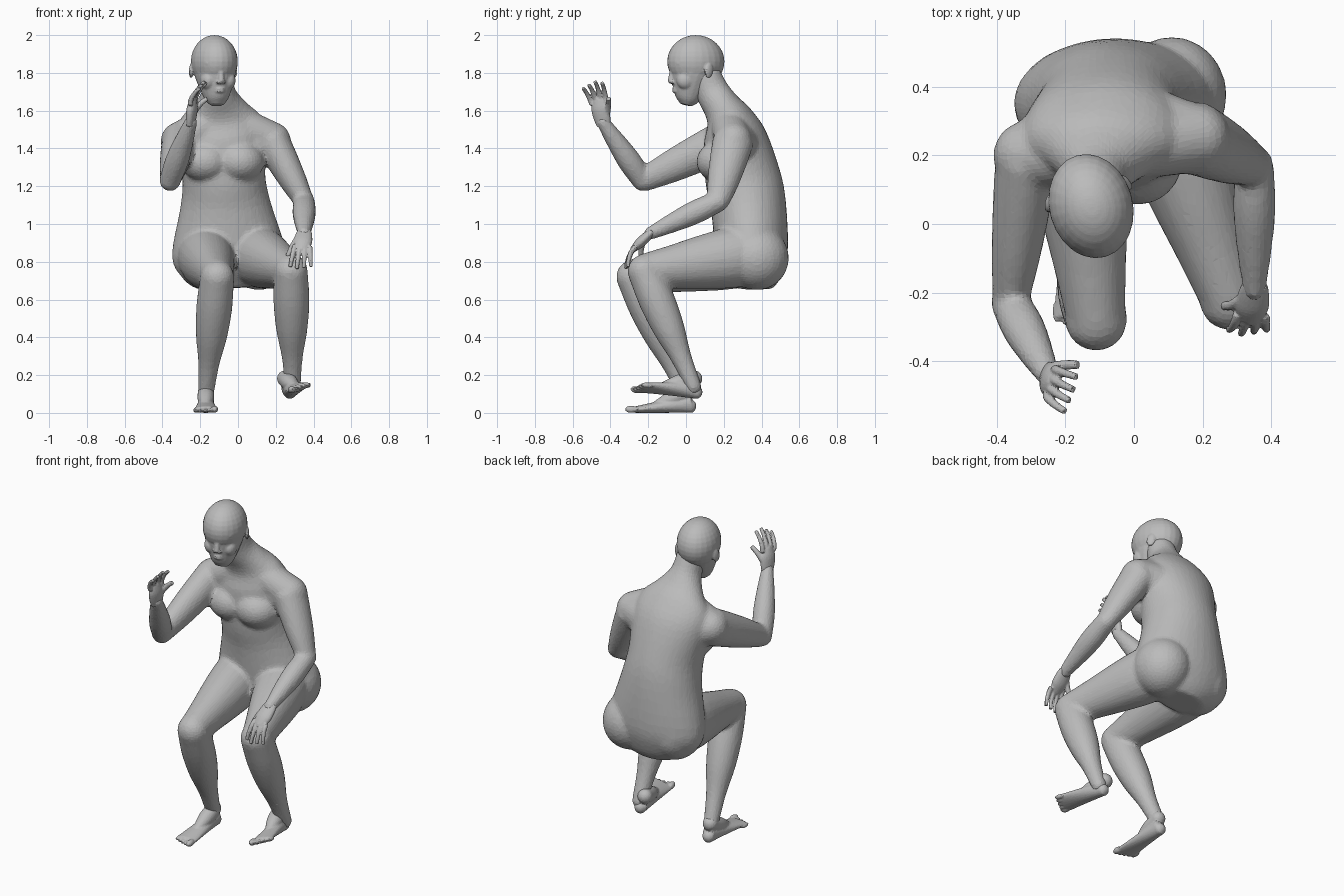
import bpy
import bmesh
import math
from mathutils import Vector, Matrix, Euler

cube = bpy.data.objects.get("Cube")
if cube:
    bpy.data.objects.remove(cube, do_unlink=True)

skin = bpy.data.materials.new("grey skin")
skin.use_nodes = True
grey = (0.5, 0.5, 0.5, 1)
skin.diffuse_color = grey
skin.node_tree.nodes["Principled BSDF"].inputs["Base Color"].default_value = grey


def spline(stations, steps=4):
    """Smooth path through stations of position plus two radii."""
    points = [Vector(station) for station in stations]
    before = points[0] * 2 - points[1]
    after = points[-1] * 2 - points[-2]
    points = [before] + points + [after]
    path = []
    for previous, start, end, following in zip(points, points[1:], points[2:], points[3:]):
        leave = (end - previous) / 2
        arrive = (following - start) / 2
        for step in range(steps):
            t = step / steps
            ease = t * t * (3 - 2 * t)
            path.append(start * (1 - ease) + end * ease
                        + leave * (t * (1 - t) ** 2) - arrive * (t * t * (1 - t)))
    path.append(points[-2])
    return path


def loft(bm, stations, sides=20):
    """Capped tube; the first radius runs sideways, the second across it."""
    path = spline(stations)
    centres = [Vector(point[:3]) for point in path]
    rings = []
    for i, point in enumerate(path):
        ahead = centres[min(i + 1, len(path) - 1)]
        tangent = (ahead - centres[max(i - 1, 0)]).normalized()
        side = Vector((1, 0, 0))
        side = (side - tangent * side.dot(tangent)).normalized()
        across = tangent.cross(side)
        angles = [math.tau * k / sides for k in range(sides)]
        rings.append([bm.verts.new(centres[i] + side * math.cos(angle) * point[3]
                                   + across * math.sin(angle) * point[4])
                      for angle in angles])
    for low, high in zip(rings, rings[1:]):
        for k in range(sides):
            j = (k + 1) % sides
            bm.faces.new((low[k], low[j], high[j], high[k]))
    bm.faces.new(list(reversed(rings[0])))
    bm.faces.new(rings[-1])


def blob(bm, centre, radii, turn=(0, 0, 0)):
    matrix = Matrix.LocRotScale(Vector(centre), Euler(turn), Vector(radii))
    bmesh.ops.create_uvsphere(bm, u_segments=24, v_segments=16, radius=1, matrix=matrix)


def bone(bm, start, end, radii, wide=1.0):
    """Straight limb with evenly spaced radii and rounded ends."""
    start, end = Vector(start), Vector(end)
    last = len(radii) - 1
    loft(bm, [(*start.lerp(end, i / last), radius * wide, radius)
              for i, radius in enumerate(radii)])
    for centre, radius in ((start, radii[0]), (end, radii[-1])):
        blob(bm, centre, [radius * min(wide, 1)] * 3)


def finish(name, bm, voxel, smooth, keep, matrix):
    """Fuse the overlapping pieces into one skin with broad flat facets."""
    bmesh.ops.transform(bm, matrix=matrix, verts=bm.verts)
    bmesh.ops.recalc_face_normals(bm, faces=bm.faces)
    mesh = bpy.data.meshes.new(name)
    bm.to_mesh(mesh)
    bm.free()
    mesh.materials.append(skin)
    obj = bpy.data.objects.new(name, mesh)
    bpy.context.collection.objects.link(obj)
    fuse = obj.modifiers.new("fuse", 'REMESH')
    fuse.mode = 'VOXEL'
    fuse.voxel_size = voxel
    relax = obj.modifiers.new("relax", 'SMOOTH')
    relax.factor = 0.5
    relax.iterations = smooth
    facet = obj.modifiers.new("facet", 'DECIMATE')
    facet.ratio = keep


# Joints of the seated pose
right_wrist = (-.25, -.44, 1.54)
left_wrist = (.35, -.19, .95)
arms = [
    ((-.31, .2, 1.44), (-.36, -.23, 1.23), right_wrist),
    ((.18, .25, 1.44), (.35, .17, 1.12), left_wrist),
]
legs = [
    ((-.18, .36, .84), (-.11, -.28, .72), (-.17, 0, .1)),
    ((.08, .36, .84), (.28, -.22, .75), (.29, .04, .14)),
]

# Torso from seat to neck, leaning to one side as it rises
body = bmesh.new()
torso = [
    (.36, .66, .14, .1), (.36, .73, .25, .15), (.35, .85, .3, .19),
    (.33, 1.1, .24, .2), (.3, 1.25, .22, .2), (.26, 1.45, .24, .17),
    (.23, 1.55, .22, .13), (.19, 1.62, .15, .1), (.14, 1.7, .09, .09),
    (.1, 1.8, .08, .08),
]
loft(body, [(-.06 * z, y, z, across, deep) for y, z, across, deep in torso], sides=32)
for side in (-1, 1):
    blob(body, (side * .09 - .08, .18, 1.33), (.13, .125, .11))
    blob(body, (side * .14 - .03, .36 + side * .015, .82), (.16, .17, .17))

# Arms: collar, shoulder blade, upper arm, forearm
for shoulder, elbow, wrist in arms:
    bone(body, (-.08, .21, 1.57), shoulder, (.08, .095, .1))
    bone(body, (-.08, .28, 1.4), shoulder, (.15, .13, .1))
    bone(body, shoulder, elbow, (.11, .1, .085, .062), wide=.85)
    bone(body, elbow, wrist, (.057, .063, .052, .035))

# Legs: thigh, shin
for hip, knee, ankle in legs:
    bone(body, hip, knee, (.165, .16, .14, .115, .093), wide=.92)
    bone(body, knee, ankle, (.09, .096, .084, .056, .043))
finish("body", body, .011, 12, .2, Matrix())

# Head: skull, jaw, nose, then paired features and lips
head = bmesh.new()
blob(head, (0, 0, .04), (.122, .154, .14))
loft(head, [(0, -.055, -.19, .035, .03), (0, -.045, -.15, .066, .07),
            (0, -.02, -.04, .105, .12), (0, 0, .04, .115, .14)])
bone(head, (0, -.125, .02), (0, -.137, -.06), (.012, .017))
for side in (-1, 1):
    blob(head, (side * .055, -.07, -.06), (.04, .05, .05))
    blob(head, (side * .04, -.114, 0), (.02, .014, .01))
    blob(head, (side * .045, -.113, .03), (.036, .018, .012))
    blob(head, (side * .016, -.135, -.07), (.01, .012, .008))
    blob(head, (side * .117, .04, -.01), (.011, .026, .04), (-.2, 0, side * .4))
for z in (-.105, -.118):
    blob(head, (0, -.115, z), (.026, .014, .007))
finish("head", head, .006, 4, .4,
       Matrix.Translation((-.125, .052, 1.82)) @ Matrix.Rotation(.27, 4, 'Z'))


def finger(bm, root, tip, radius):
    """Tapering finger, bowed away from the palm."""
    root, tip = Vector(root), Vector(tip)
    stations = []
    for t in (0, .3, .7, 1):
        bow = Vector((0, .06 * t * (1 - t), 0))
        thick = radius * (1 - .3 * t)
        stations.append((*(root.lerp(tip, t) + bow), thick, thick))
    loft(bm, stations, sides=10)


def make_hand(name, wrist, along, palm, thumb):
    """Fingers run along local z, the palm faces -y, thumb gives its side."""
    bm = bmesh.new()
    bone(bm, (0, 0, -.02), (0, 0, .12), (.021, .026, .027, .018), wide=1.8)
    for i in range(4):
        x = thumb * (.038 - .026 * i)
        reach = .225 - .012 * abs(i - 1)
        finger(bm, (x, 0, .1), (x * 1.4, -.05, reach), .015)
    finger(bm, (thumb * .02, 0, .02), (thumb * .075, -.055, .125), .019)
    z = Vector(along).normalized()
    x = (-Vector(palm)).cross(z).normalized()
    frame = Matrix((x, z.cross(x), z)).transposed().to_4x4()
    finish(name, bm, .005, 2, .4, Matrix.Translation(wrist) @ frame)


make_hand("right_hand", right_wrist, (.1, -.2, 1), (.95, -.3, 0), 1)
make_hand("left_hand", left_wrist, (-.1, -.75, -.7), (0, .7, -.75), -1)


def make_foot(name, ankle, turn, inner):
    """Sole on local z = 0 with toes toward -y; inner gives the big toe side."""
    bm = bmesh.new()
    stations = []
    for t in (0, .3, .6, 1):
        height = .05 - .033 * t
        stations.append((0, .03 - .3 * t, height, .037 + .027 * t, height))
    loft(bm, stations)
    blob(bm, (0, .02, .036), (.035, .035, .036))
    # Instep running down from the ankle
    bone(bm, (0, .005, .11), (0, -.15, .04), (.043, .044, .028))
    for i in range(5):
        size = .013 if i else .019
        blob(bm, (inner * (.046 - .025 * i), -.29 + .009 * i, size), (size, .034, size))
    finish(name, bm, .006, 3, .4,
           Matrix.Translation(ankle) @ Euler(turn).to_matrix().to_4x4())


make_foot("right_foot", (-.17, 0, 0), (0, 0, 0), 1)
make_foot("left_foot", (.29, .03, .08), (-.15, -.35, .2), -1)
